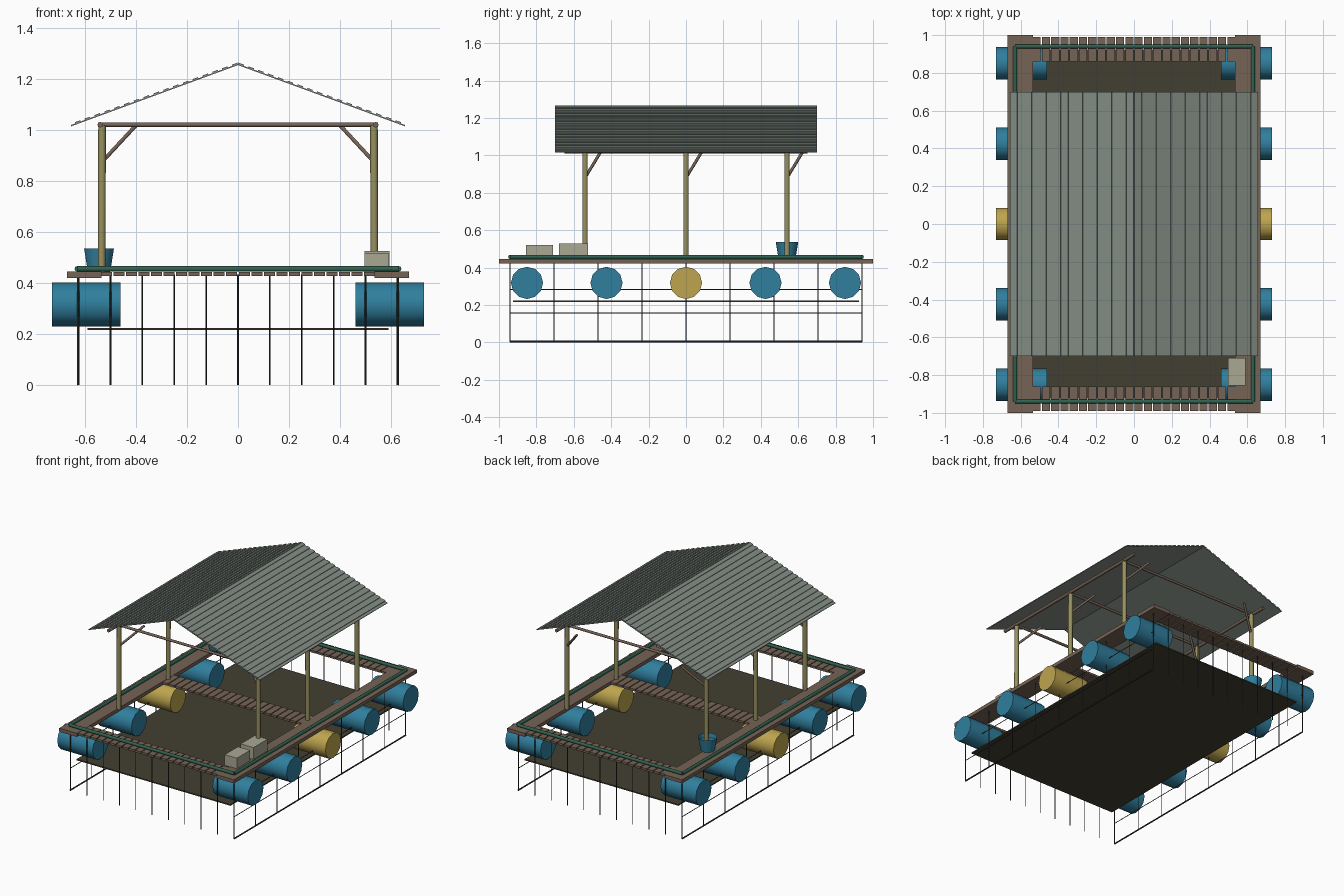
import bpy, bmesh, math
from mathutils import Vector, Matrix

if "Cube" in bpy.data.objects:
    bpy.data.objects.remove(bpy.data.objects["Cube"])


def material(name, r, g, b):
    lin = [((c / 255 + 0.055) / 1.055) ** 2.4 for c in (r, g, b)]
    m = bpy.data.materials.new(name)
    m.diffuse_color = (*lin, 1)
    m.use_nodes = True
    m.node_tree.nodes["Principled BSDF"].inputs["Base Color"].default_value = m.diffuse_color
    return m


WOOD = material("brown_wood", 118, 99, 86)
BLUE = material("drum_blue", 48, 127, 158)
YELLOW = material("drum_yellow", 190, 165, 78)
BAMBOO = material("bamboo", 152, 145, 96)
ROOF = material("roof_grey", 130, 140, 132)
GREEN = material("rail_green", 48, 98, 80)
NET = material("net_dark", 48, 54, 50)
FLOOR = material("floor_olive", 66, 63, 50)
CRATE = material("crate_beige", 170, 168, 147)


def finish(name, bm, mat):
    bmesh.ops.recalc_face_normals(bm, faces=bm.faces)
    me = bpy.data.meshes.new(name)
    bm.to_mesh(me)
    bm.free()
    me.materials.append(mat)
    ob = bpy.data.objects.new(name, me)
    bpy.context.collection.objects.link(ob)
    return ob


def add_box(bm, lo, hi):
    lo, hi = Vector(lo), Vector(hi)
    m = Matrix.Translation((lo + hi) / 2) @ Matrix.Diagonal((*(hi - lo), 1))
    bmesh.ops.create_cube(bm, size=1, matrix=m)


def add_rod(bm, a, b, r, n=8, r2=None):
    a, b = Vector(a), Vector(b)
    d = b - a
    m = Matrix.Translation((a + b) / 2) @ d.to_track_quat('Z', 'Y').to_matrix().to_4x4()
    v = bmesh.ops.create_cone(bm, cap_ends=True, segments=n, radius1=r,
                              radius2=r if r2 is None else r2, depth=d.length, matrix=m)["verts"]
    faces = {f for q in v for f in q.link_faces}
    for f in faces:
        f.smooth = abs(f.normal.dot(d.normalized())) < 0.7 and n > 4
    return faces


def boxes(name, mat, items):
    bm = bmesh.new()
    for lo, hi in items:
        add_box(bm, lo, hi)
    return finish(name, bm, mat)


def rods(name, mat, items, r, n=8):
    bm = bmesh.new()
    for a, b in items:
        add_rod(bm, a, b, r, n)
    return finish(name, bm, mat)


SIDES = (-1, 1)
POST_Y = (-0.54, 0, 0.54)

# side walkways
boxes("side_walkway", WOOD, [((min(s * .535, s * .67), -1, .422), (max(s * .535, s * .67), 1, .447))
                             for s in SIDES])

# slatted end walkways and centre crosswalk
N = 22
P = 1.08 / N
for name, y in (("front_slats", -.925), ("middle_slats", 0), ("back_slats", .925)):
    boxes(name, WOOD, [((-.54 + i * P + .003, y - .065, .43), (-.54 + (i + 1) * P - .003, y + .065, .445))
                       for i in range(N)])

# green pipe rail round the deck
c = [(-.63, -.94, .457), (.63, -.94, .457), (.63, .94, .457), (-.63, .94, .457)]
rods("deck_rail", GREEN, [(c[i], c[(i + 1) % 4]) for i in range(4)], .011)

# float drums
for i, y in enumerate((-.85, -.425, 0, .425, .85)):
    for s in SIDES:
        rods("float_drum", YELLOW if i == 2 else BLUE,
             [((s * .46, y, .318), (s * .73, y, .318))], .086, 12)

# submerged floor panel
boxes("cage_floor", FLOOR, [((-.59, -.925, .217), (.59, .925, .225))])

# net strands: verticals on all sides, horizontals on the long sides
xs = [-.625 + .125 * i for i in range(11)]
ys = [-.94 + .235 * i for i in range(9)]
strands = [((x, s * .94, .002), (x, s * .94, .435)) for x in xs for s in SIDES]
strands += [((s * .628, y, .002), (s * .628, y, .435)) for y in ys for s in SIDES]
strands += [((s * .628, -.94, z), (s * .628, .94, z)) for z in (.157, .283) for s in SIDES]
rods("net_strands", NET, strands, .003, 4)
rods("net_bottom_line", NET, [((s * .628, -.94, .005), (s * .628, .94, .005)) for s in SIDES], .005, 6)

# posts, beams and diagonal braces
rods("roof_posts", BAMBOO, [((s * .535, y, .44), (s * .533, y, 1.02)) for s in SIDES for y in POST_Y], .015, 10)
rods("cross_beams", WOOD, [((-.55, y, 1.022), (.55, y, 1.022)) for y in POST_Y], .009)
rods("long_beams", WOOD, [((s * .54, -.65, 1.022), (s * .54, .65, 1.022)) for s in SIDES], .011)
rods("braces", WOOD, [((s * .53, y, .88), (s * .40, y + .085, 1.02)) for s in SIDES for y in POST_Y], .008)

# roof: thin sloped sheets with raised ribs along y
slope = Vector((.655, 0, -.24))
up = Vector((.24, 0, .655)).normalized()


def add_slab(bm, t0, t1, h0, h1, s):
    apex = Vector((0, 0, 1.258))
    quad = [apex + slope * t + up * h for t, h in ((t0, h0), (t1, h0), (t1, h1), (t0, h1))]
    quad[0].x, quad[3].x = max(quad[0].x, 0), max(quad[3].x, 0)
    rings = [[bm.verts.new((s * q.x, y, q.z)) for q in quad] for y in (-.70, .70)]
    bm.faces.new(rings[0])
    bm.faces.new(rings[1])
    for i in range(4):
        j = (i + 1) % 4
        bm.faces.new((rings[0][i], rings[0][j], rings[1][j], rings[1][i]))


for s, name in ((-1, "roof_left"), (1, "roof_right")):
    bm = bmesh.new()
    add_slab(bm, 0, 1, -.002, .003, s)
    for i in range(17):
        add_slab(bm, i / 17, (i + .55) / 17, .0025, .008, s)
    finish(name, bm, ROOF)

# open bucket
bm = bmesh.new()
sides = add_rod(bm, (-.545, .54, .445), (-.545, .54, .537), .045, 14, .06)
top = max(bm.faces, key=lambda f: f.calc_center_median().z)
bmesh.ops.inset_region(bm, faces=[top], thickness=.006)
bmesh.ops.translate(bm, verts=top.verts[:], vec=(0, 0, -.03))
finish("bucket", bm, BLUE)

# crates on the right walkway
boxes("crate_front", CRATE, [((.497, -.855, .445), (.59, -.71, .52))])
boxes("crate_rear", CRATE, [((.497, -.68, .445), (.595, -.525, .528))])
